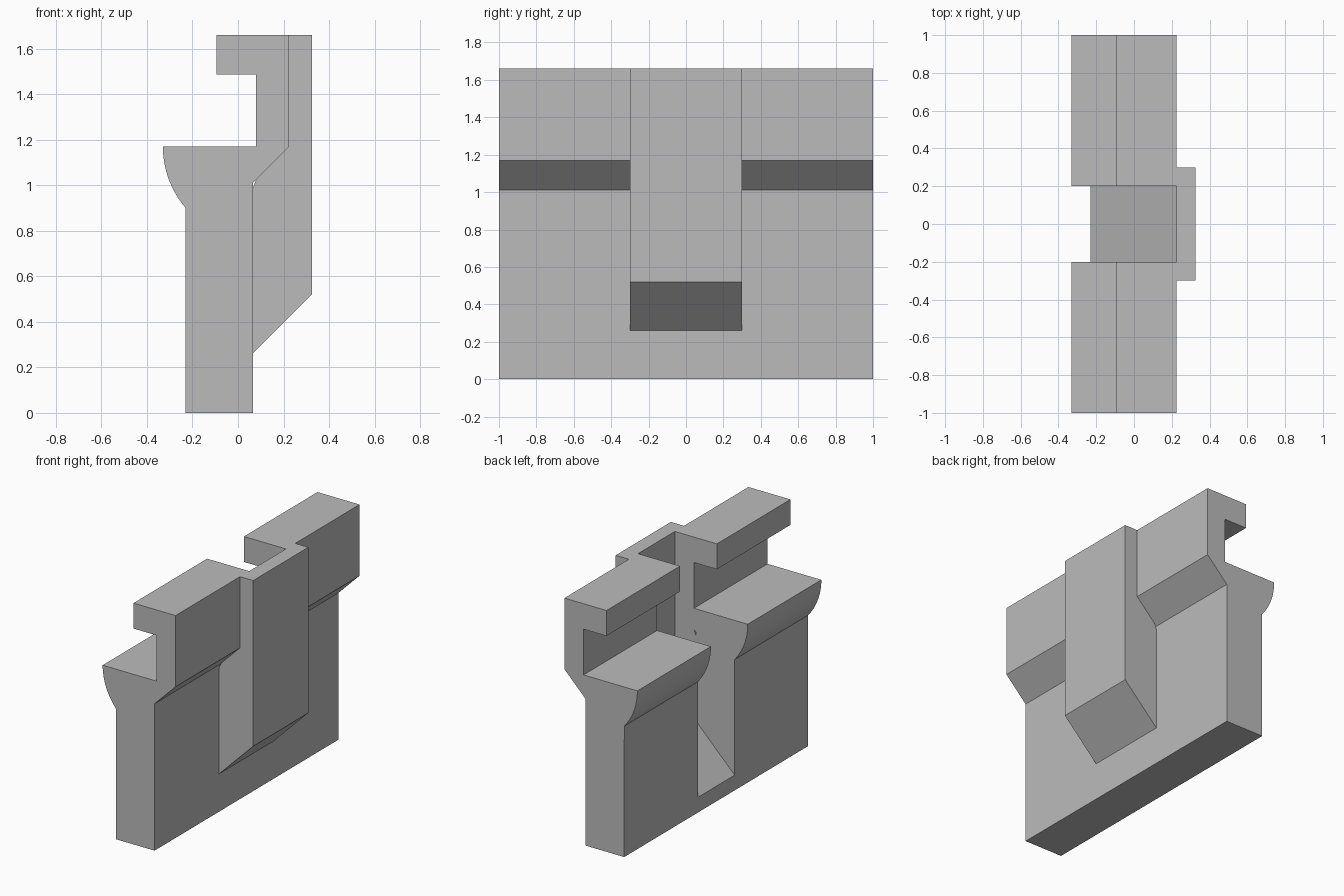
import bpy
import bmesh
from math import sin, cos, radians

cube = bpy.data.objects.get("Cube")
if cube:
    bpy.data.objects.remove(cube, do_unlink=True)

grey = bpy.data.materials.new("plain grey")
grey.use_nodes = True
grey.diffuse_color = (0.5, 0.5, 0.5, 1)
grey.node_tree.nodes["Principled BSDF"].inputs["Base Color"].default_value = grey.diffuse_color


def prism(name, profile, half_width):
    """Extrude an x-z profile along y, symmetric about y = 0."""
    bm = bmesh.new()
    face = bm.faces.new([bm.verts.new((x, -half_width, z)) for x, z in profile])
    end = bmesh.ops.extrude_face_region(bm, geom=[face])["geom"]
    bmesh.ops.translate(bm, vec=(0, 2 * half_width, 0),
                        verts=[v for v in end if isinstance(v, bmesh.types.BMVert)])
    bmesh.ops.recalc_face_normals(bm, faces=bm.faces)
    mesh = bpy.data.meshes.new(name)
    bm.to_mesh(mesh)
    bm.free()
    mesh.materials.append(grey)
    obj = bpy.data.objects.new(name, mesh)
    bpy.context.collection.objects.link(obj)
    return obj


def combine(target, tool, operation):
    """Apply a boolean and discard the tool object."""
    mod = target.modifiers.new(operation.lower(), 'BOOLEAN')
    mod.operation, mod.object, mod.solver = operation, tool, 'EXACT'
    bpy.context.view_layer.objects.active = target
    bpy.ops.object.modifier_apply(modifier=mod.name)
    bpy.data.objects.remove(tool, do_unlink=True)


TOP, SHELF, WALL = 1.66, 1.17, 0.225

# Hooked wall: thin post, rounded shelf lip and overhanging top
radius, sweep, steps = 0.4145, radians(40.6), 12
lip = [(-0.33 + radius * (1 - cos(sweep * i / steps)),
        SHELF - radius * sin(sweep * i / steps)) for i in range(steps + 1)]
body = prism("hooked_wall", [
    (-0.23, 0), (0.065, 0), (0.065, 1.01), (WALL, SHELF), (WALL, TOP),
    (-0.095, TOP), (-0.095, 1.485), (0.08, 1.485), (0.08, SHELF)] + lip, 1)

# Raised central housing with a sloped underside
housing = prism("housing", [
    (0.03, 0.225), (0.325, 0.52), (0.325, TOP), (0.15, TOP), (0.15, 1.2), (0.03, 0.9)], 0.3)
combine(body, housing, 'UNION')

# Open central channel with a sloped floor
channel = prism("channel_cutter", [
    (-0.5, -0.165), (WALL, 0.56), (WALL, 2), (-0.5, 2)], 0.2)
channel.hide_render = True
combine(body, channel, 'DIFFERENCE')

# Smooth only the rounded lip
bpy.ops.object.select_all(action='DESELECT')
body.select_set(True)
bpy.context.view_layer.objects.active = body
bpy.ops.object.shade_smooth_by_angle(angle=radians(20))
